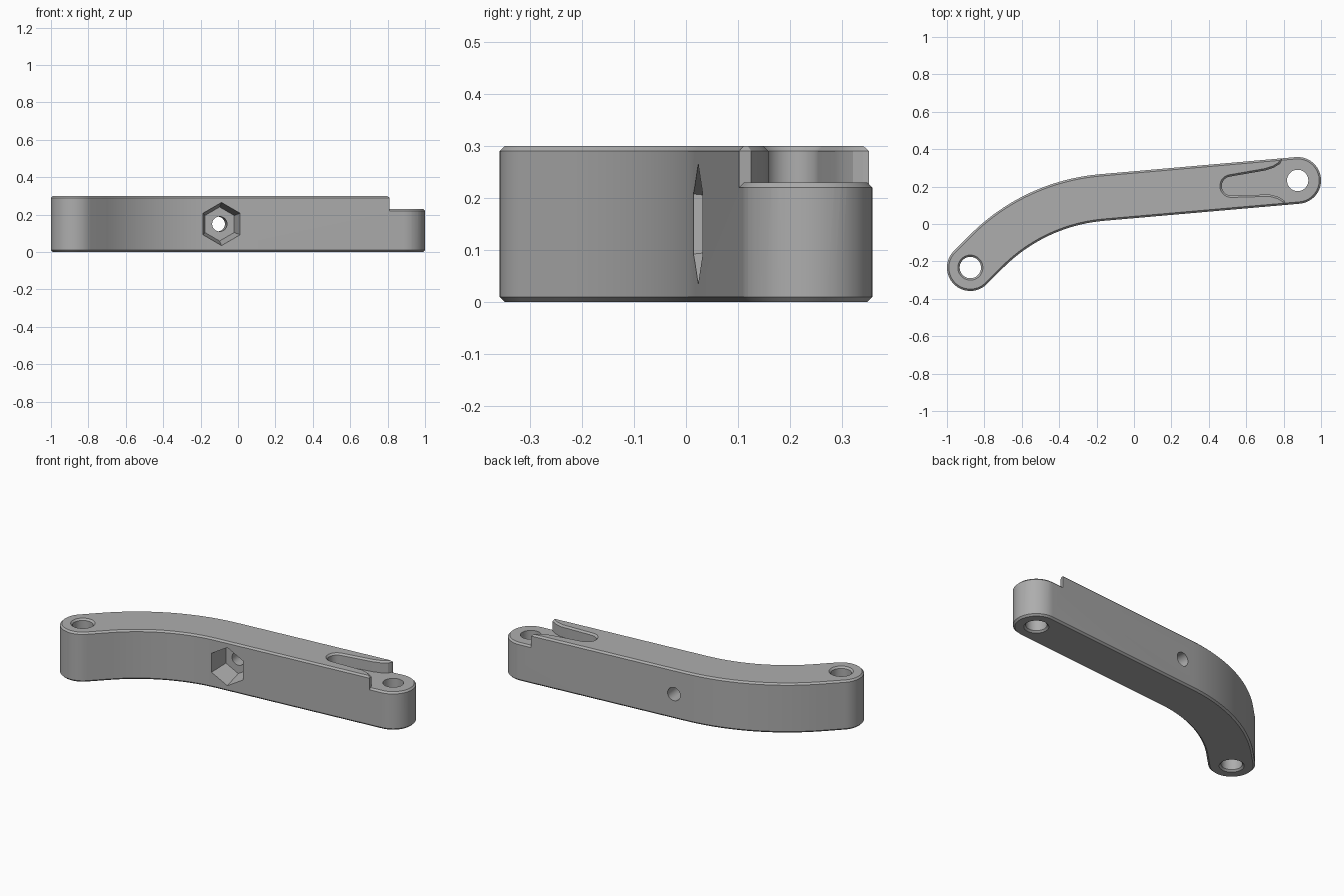
import bpy, bmesh
from math import sin, cos, tan, radians, pi
from mathutils import Vector, Matrix

if "Cube" in bpy.data.objects:
    bpy.data.objects.remove(bpy.data.objects["Cube"])

R, CH, TOP, LEDGE = 0.125, 0.01, 0.30, 0.23
END_L, END_R = Vector((-0.875, -0.233)), Vector((0.875, 0.233))


def arc(c, r, a0, a1, n):
    """Points on an arc, angles in degrees."""
    return [Vector((c[0] + r * cos(radians(a0 + (a1 - a0) * i / n)),
                    c[1] + r * sin(radians(a0 + (a1 - a0) * i / n)))) for i in range(n + 1)]


def offset(loop, d):
    """Mitred offset of a counter-clockwise loop, outward for positive d."""
    out = []
    for i, p in enumerate(loop):
        a = (p - loop[i - 1]).normalized()
        b = (loop[(i + 1) % len(loop)] - p).normalized()
        na, nb = Vector((a.y, -a.x)), Vector((b.y, -b.x))
        out.append(p + (na + nb) * (d / (1 + na.dot(nb))))
    return out


def prism(name, loop, levels, matrix=Matrix()):
    """Stack offset copies of a loop at (height, offset) levels and skin them."""
    bm = bmesh.new()
    rings = [[bm.verts.new((p.x, p.y, z)) for p in offset(loop, d)] for z, d in levels]
    n = len(loop)
    for lo, hi in zip(rings, rings[1:]):
        for i in range(n):
            j = (i + 1) % n
            bm.faces.new((lo[i], lo[j], hi[j], hi[i]))
    bm.faces.new(rings[0][::-1])
    bm.faces.new(rings[-1])
    bmesh.ops.recalc_face_normals(bm, faces=bm.faces)
    mesh = bpy.data.meshes.new(name)
    bm.to_mesh(mesh)
    bm.free()
    ob = bpy.data.objects.new(name, mesh)
    ob.matrix_world = matrix
    bpy.context.collection.objects.link(ob)
    return ob


def subtract(ob, cutter):
    """Cut, apply, and discard the cutter."""
    cutter.hide_render = True
    mod = ob.modifiers.new("cut", 'BOOLEAN')
    mod.operation, mod.solver, mod.object = 'DIFFERENCE', 'EXACT', cutter
    bpy.context.view_layer.objects.active = ob
    bpy.ops.object.modifier_apply(modifier=mod.name)
    bpy.data.objects.remove(cutter)


# Bent arm outline: two straight runs at 45 and 5 degrees joined by an arc
tilt, bend_r = 5, 0.99
along = Vector((cos(radians(tilt)), sin(radians(tilt))))
corner = Vector((-0.532, 0.110))
start = corner + along * bend_r * tan(radians(20))
centre = start + Vector((along.y, -along.x)) * bend_r
outline = (arc(END_R, R, tilt - 90, tilt + 90, 28)
           + arc(centre, bend_r + R, 90 + tilt, 135, 20)
           + arc(END_L, R, 135, 315, 28)
           + arc(centre, bend_r - R, 135, 90 + tilt, 20))
arm = prism("bent_arm", outline, [(0, -CH), (CH, 0), (TOP - CH, 0), (TOP, -CH)])

# Ledge and finger-shaped pocket, kept above a chamfered floor
pocket = ([Vector(p) for p in ((0.725, 0.158), (0.77, 0.146), (0.805, 0.125), (0.81, 0.10),
                               (0.81, -0.05), (1.2, -0.05), (1.2, 0.5), (0.79, 0.5),
                               (0.79, 0.34), (0.78, 0.321), (0.745, 0.30), (0.70, 0.286))]
          + arc((0.52, 0.203), 0.051, 98, 270, 14))
cutter = prism("pocket_cutter", pocket, [(0.15, 0), (TOP - CH, 0), (TOP + CH, 2 * CH)])
subtract(cutter, prism("ledge_floor", outline, [(LEDGE - 0.10, 0.09), (LEDGE, -CH)]))
subtract(arm, cutter)

# Pivot holes: the left is countersunk on both sides, the right only below
bore = 0.057
below = [(-CH, 2 * CH), (CH, 0)]
for c, upper in ((END_L, [(TOP - CH, 0), (TOP + CH, 2 * CH)]), (END_R, [(TOP + CH, 0)])):
    subtract(arm, prism("pivot_cutter", arc(c, bore, 0, 352.5, 47), below + upper))

# Cross bolt hole with a tapered six-sided nut recess on the front
bolt = (Matrix.Translation((-0.088, 0.024, 0.15)) @ Matrix.Rotation(radians(tilt), 4, 'Z')
        @ Matrix.Rotation(-pi / 2, 4, 'X'))
hexagon = arc((0, 0), 0.115, 30, 330, 5)
subtract(arm, prism("nut_cutter", hexagon, [(-0.02, 0.0035), (0.12, -0.021)], bolt))
subtract(arm, prism("bolt_cutter", arc((0, 0), 0.04, 0, 348.75, 31), [(0.05, 0), (0.4, 0)], bolt))

# Single grey material
grey = bpy.data.materials.new("plain_grey")
grey.use_nodes = True
colour = (0.42, 0.42, 0.42, 1)
grey.diffuse_color = colour
grey.node_tree.nodes["Principled BSDF"].inputs["Base Color"].default_value = colour
arm.data.materials.clear()
arm.data.materials.append(grey)
for poly in arm.data.polygons:
    poly.material_index = 0

bpy.ops.object.select_all(action='DESELECT')
arm.select_set(True)
bpy.context.view_layer.objects.active = arm
bpy.ops.object.shade_smooth_by_angle(angle=radians(25))
